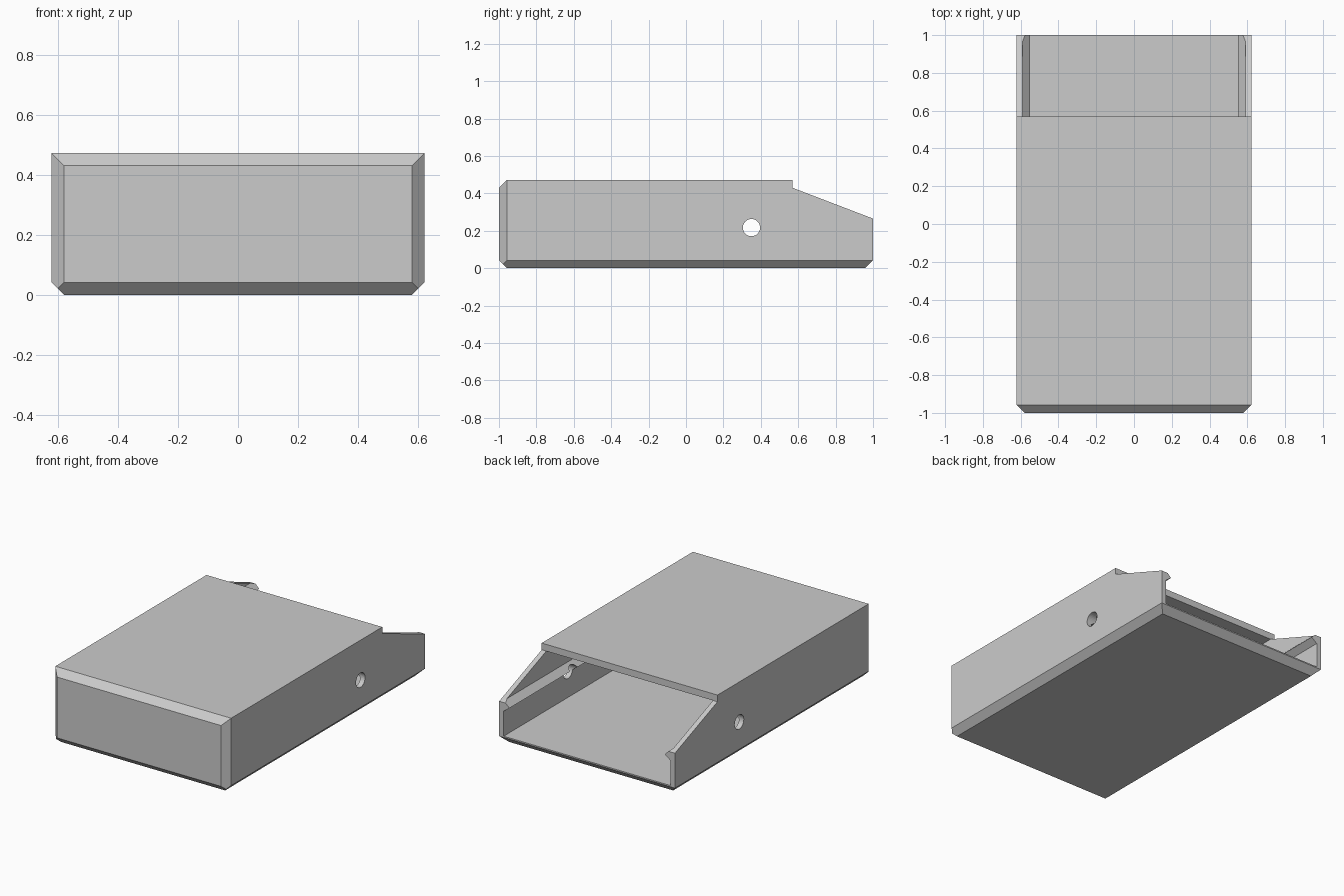
import bpy
import bmesh
from mathutils import Vector

cube = bpy.data.objects.get("Cube")
if cube:
    bpy.data.objects.remove(cube, do_unlink=True)

W, H, C = 0.622, 0.473, 0.042     # half width, height, chamfer
WALL, TOP = 0.59, 0.43            # inner wall position, underside of roof

grey = bpy.data.materials.new("plain grey")
grey.use_nodes = True
grey.diffuse_color = (0.6, 0.6, 0.6, 1)
grey.node_tree.nodes["Principled BSDF"].inputs["Base Color"].default_value = (0.6, 0.6, 0.6, 1)


def finish(bm, name):
    bmesh.ops.recalc_face_normals(bm, faces=bm.faces)
    mesh = bpy.data.meshes.new(name)
    bm.to_mesh(mesh)
    bm.free()
    mesh.materials.append(grey)
    obj = bpy.data.objects.new(name, mesh)
    bpy.context.collection.objects.link(obj)
    return obj


def prism(name, points, direction):
    """Extrude a closed outline along a direction."""
    bm = bmesh.new()
    face = bm.faces.new([bm.verts.new(p) for p in points])
    out = bmesh.ops.extrude_face_region(bm, geom=[face])
    verts = [g for g in out["geom"] if isinstance(g, bmesh.types.BMVert)]
    bmesh.ops.translate(bm, verts=verts, vec=direction)
    return finish(bm, name)


def cut(target, cutter):
    cutter.hide_render = True
    mod = target.modifiers.new(cutter.name, 'BOOLEAN')
    mod.operation = 'DIFFERENCE'
    mod.solver = 'EXACT'
    mod.object = cutter
    bpy.context.view_layer.objects.active = target
    bpy.ops.object.modifier_apply(modifier=mod.name)
    bpy.data.objects.remove(cutter, do_unlink=True)


# Outer block with chamfers around the front and the underside
bm = bmesh.new()
bmesh.ops.create_cube(bm, size=1)
bmesh.ops.scale(bm, vec=(2 * W, 2, H), verts=bm.verts)
bmesh.ops.translate(bm, vec=(0, 0, H / 2), verts=bm.verts)
corner = Vector((W, 1, H / 2))
for edge in [(0, -1, 1), (0, -1, -1), (1, -1, 0), (-1, -1, 0),
             (1, 0, -1), (-1, 0, -1), (0, 1, -1)]:
    point = Vector([e * c for e, c in zip(edge, corner)]) + Vector((0, 0, H / 2))
    normal = Vector(edge).normalized()
    point -= normal * C / 2 ** 0.5
    bmesh.ops.bisect_plane(bm, geom=bm.verts[:] + bm.edges[:] + bm.faces[:],
                           plane_co=point, plane_no=normal, clear_outer=True)
    bmesh.ops.holes_fill(bm, edges=[e for e in bm.edges if e.is_boundary])
housing = finish(bm, "housing")

# Hollow inside, open at the back, leaving a wedge rail on each side wall
half = [(WALL, 0.05), (WALL, 0.21), (0.55, 0.24), (WALL, 0.278), (WALL, TOP)]
outline = half + [(-x, z) for x, z in reversed(half)]
cut(housing, prism("cavity", [(x, -0.955, z) for x, z in outline], (0, 2.1, 0)))

# Sloped opening behind the roof
slope = [(0.57, 0.6), (0.57, TOP), (1.1, 0.227), (1.1, 0.6)]
cut(housing, prism("slope", [(-1, y, z) for y, z in slope], (2, 0, 0)))

# Round hole through both side walls
bpy.ops.mesh.primitive_cylinder_add(vertices=32, radius=0.046, depth=2,
                                    location=(0, 0.35, 0.217),
                                    rotation=(0, 1.570796, 0))
cut(housing, bpy.context.object)
